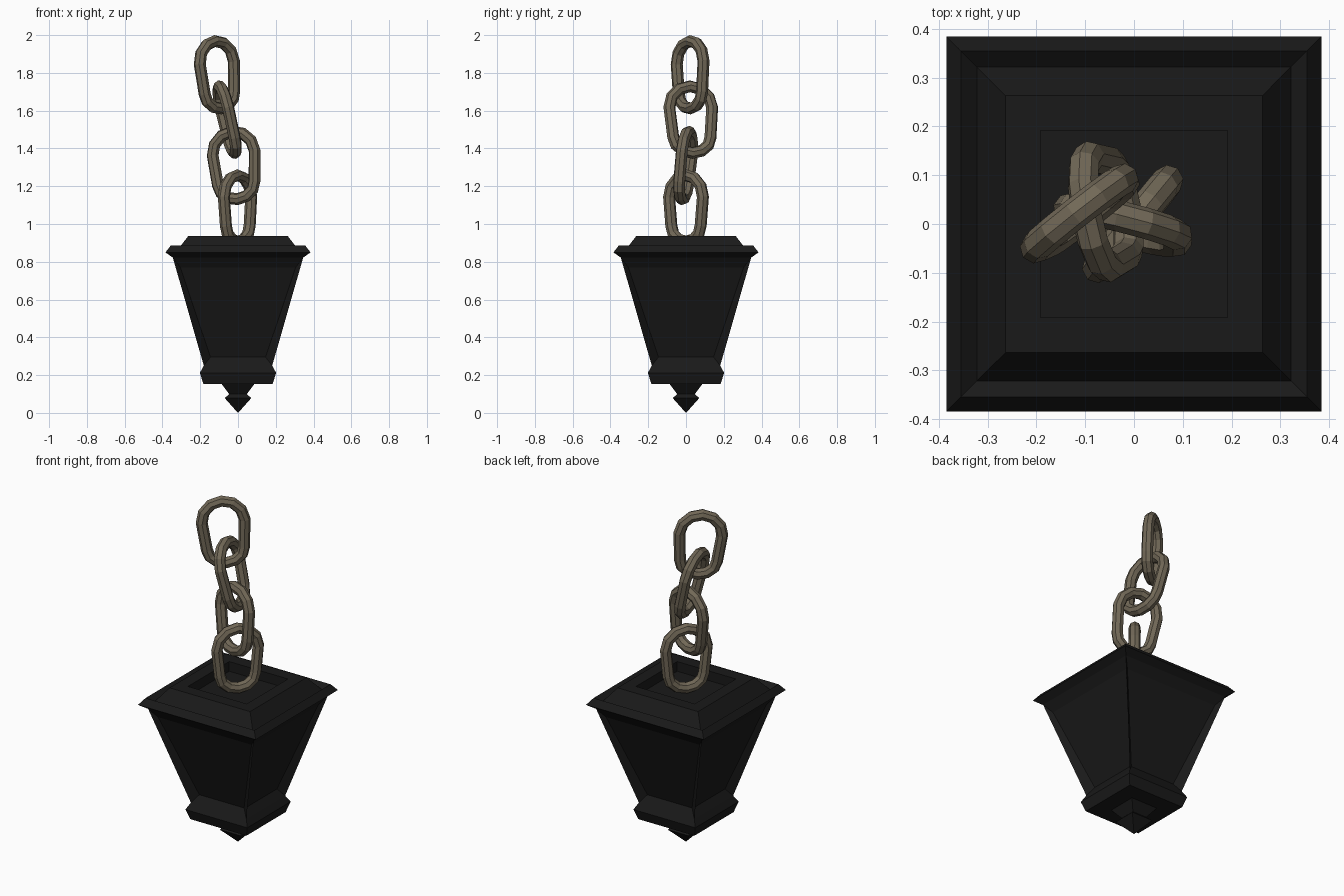
import bpy, bmesh
from math import sin, cos, pi, radians
from mathutils import Vector

if "Cube" in bpy.data.objects:
    bpy.data.objects.remove(bpy.data.objects["Cube"])


def material(name, rgb):
    m = bpy.data.materials.new(name)
    m.diffuse_color = (*rgb, 1)
    m.use_nodes = True
    m.node_tree.nodes["Principled BSDF"].inputs["Base Color"].default_value = m.diffuse_color
    return m


iron = material("black_iron", (0.010, 0.010, 0.010))
bronze = material("dull_bronze", (0.165, 0.138, 0.095))


def finish(bm, name, mat):
    bmesh.ops.recalc_face_normals(bm, faces=bm.faces)
    me = bpy.data.meshes.new(name)
    bm.to_mesh(me)
    bm.free()
    me.materials.append(mat)
    ob = bpy.data.objects.new(name, me)
    bpy.context.collection.objects.link(ob)
    return ob


def square_lathe(bm, profile):
    """Stack square rings (half width, z); returns the side faces per step."""
    rings = [[bm.verts.new((sx * h, sy * h, z))
              for sx, sy in ((-1, -1), (1, -1), (1, 1), (-1, 1))] for h, z in profile]
    steps = [[bm.faces.new((a[i], a[(i + 1) % 4], b[(i + 1) % 4], b[i]))
              for i in range(4)] for a, b in zip(rings, rings[1:])]
    bm.faces.new(rings[0][::-1])
    bm.faces.new(rings[-1])
    return steps


# Lantern body: base flange, tapered sides, roof rim and sunken top
bm = bmesh.new()
steps = square_lathe(bm, [
    (0.183, 0.153), (0.202, 0.212), (0.181, 0.25), (0.345, 0.822), (0.384, 0.85),
    (0.355, 0.887), (0.322, 0.86), (0.263, 0.937), (0.192, 0.937), (0.192, 0.88)])

# Recessed panel in each tapered side
bm.normal_update()
for f in steps[2]:
    n = f.normal.copy()
    axis = 0 if abs(n.x) > abs(n.y) else 1
    bmesh.ops.inset_individual(bm, faces=[f], thickness=0.03)
    for v in f.verts:
        half, depth, z = (0.305, 0.309, 0.77) if v.co.z > 0.5 else (0.146, 0.152, 0.295)
        v.co[axis] = depth if v.co[axis] > 0 else -depth
        v.co[1 - axis] = half if v.co[1 - axis] > 0 else -half
        v.co.z = z
finish(bm, "lantern_body", iron)

# Pointed finial under the base
bm = bmesh.new()
square_lathe(bm, [(0.0005, 0.0), (0.07, 0.078), (0.047, 0.1), (0.088, 0.155)])
finish(bm, "finial", iron)


# Chain links: slightly tapered stadium loops with an octagonal section
def link(name, top, bottom, heading, r=0.032, sides=8, seg=6):
    top, bottom = Vector(top), Vector(bottom)
    up = (top - bottom).normalized()
    h = radians(heading)
    across = Vector((cos(h), sin(h), 0))
    across = (across - up * across.dot(up)).normalized()
    side = across.cross(up)
    half = (top - bottom).length / 2 - r
    mid = (top + bottom) / 2
    path = []
    for w, rise, start in ((0.115, 0.115, 0), (0.1, 0.085, pi)):
        s = 1 if start == 0 else -1
        for i in range(seg + 1):
            a = start + pi * i / seg
            path.append(Vector((w * cos(a), s * (half - rise) + rise * sin(a))))
    bm = bmesh.new()
    count = len(path)
    rings = []
    for i, p in enumerate(path):
        t = ((path[(i + 1) % count] - p).normalized()
             + (p - path[i - 1]).normalized()).normalized()
        out = across * t.y - up * t.x
        c = mid + across * p.x + up * p.y
        rings.append([bm.verts.new(c + r * (cos(b) * out + sin(b) * side))
                      for b in (2 * pi * k / sides for k in range(sides))])
    for i in range(count):
        a, b = rings[i], rings[(i + 1) % count]
        for k in range(sides):
            m = (k + 1) % sides
            bm.faces.new((a[k], a[m], b[m], b[k]))
    finish(bm, name, bronze)


link("chain_link_top", (-0.125, 0.02, 2.0), (-0.088, 0.025, 1.58), 38)
link("chain_link_upper", (-0.105, 0.02, 1.76), (-0.01, 0.035, 1.345), 100)
link("chain_link_lower", (-0.035, 0.02, 1.52), (0.0, -0.025, 1.10), -14)
link("chain_link_bottom", (-0.004, 0.0, 1.29), (0.0, 0.0, 0.875), 51)
